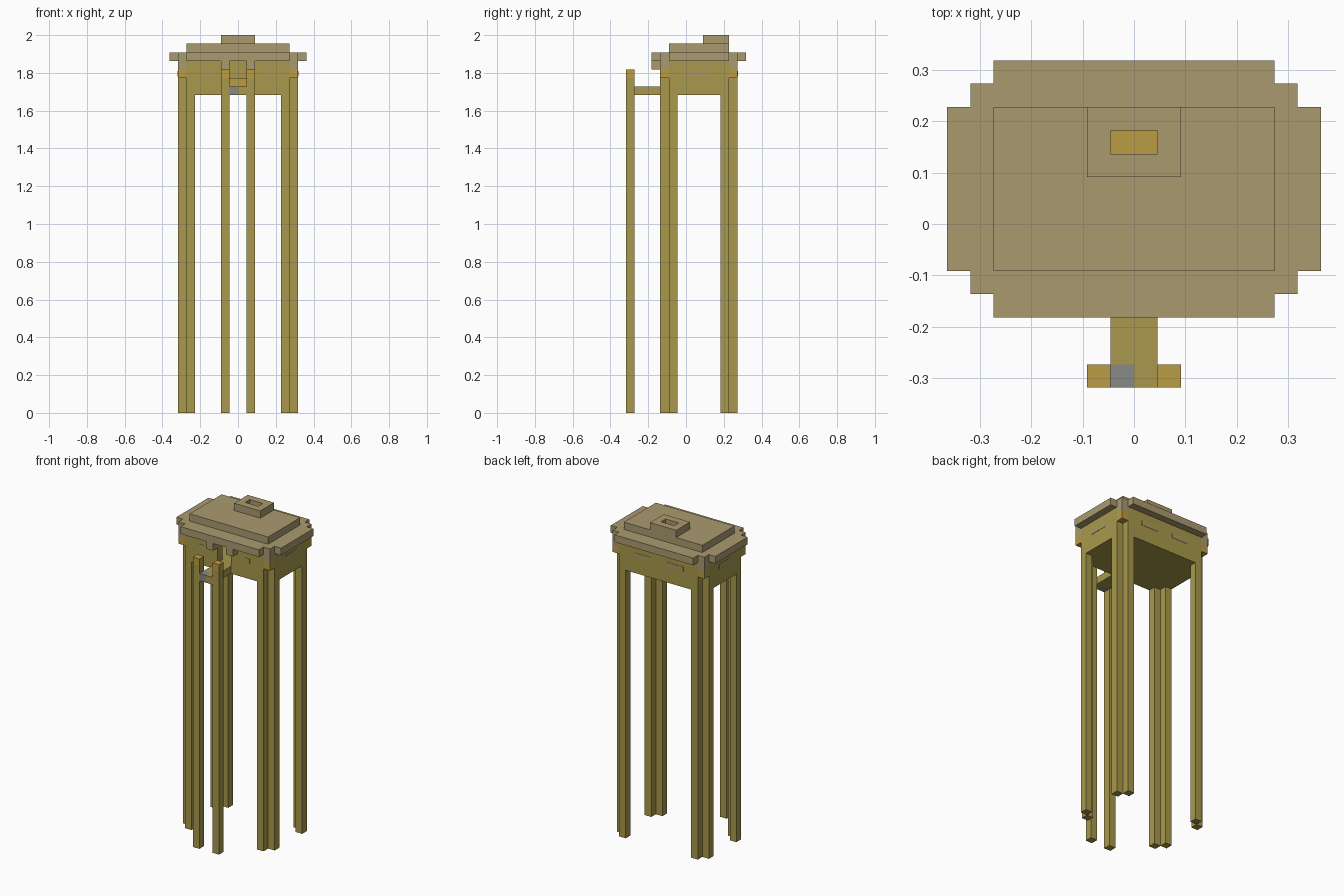
import bpy
import bmesh
from mathutils import Matrix, Vector

if "Cube" in bpy.data.objects:
    bpy.data.objects.remove(bpy.data.objects["Cube"])

U = 2 / 44  # one block


def material(name, rgb):
    m = bpy.data.materials.new(name)
    col = [((c / 255 + 0.055) / 1.055) ** 2.4 for c in rgb] + [1]
    m.diffuse_color = col
    m.use_nodes = True
    m.node_tree.nodes["Principled BSDF"].inputs["Base Color"].default_value = col
    return m


OLIVE = material("olive wood", (168, 153, 76))
TAN = material("tan thatch", (170, 155, 111))
ORANGE = material("orange wood", (187, 156, 67))
GREY = material("grey stone", (136, 136, 134))
PANE = material("window tan", (168, 153, 100))


def build(name, mat, boxes):
    """One object from boxes given as (x0, x1, y0, y1, z0, z1) in blocks."""
    bm = bmesh.new()
    for x0, x1, y0, y1, z0, z1 in boxes:
        centre = Vector((x0 + x1, y0 + y1, z0 + z1)) * U / 2
        size = Vector((x1 - x0, y1 - y0, z1 - z0)) * U
        bmesh.ops.create_cube(bm, size=1, matrix=Matrix.Translation(centre) @ Matrix.Diagonal(size.to_4d()))
    me = bpy.data.meshes.new(name)
    bm.to_mesh(me)
    bm.free()
    me.materials.append(mat)
    ob = bpy.data.objects.new(name, me)
    bpy.context.collection.objects.link(ob)
    return ob


def mirror(boxes):
    """Boxes plus their copies across x = 0."""
    return boxes + [(-b[1], -b[0], *b[2:]) for b in boxes]


def ring(w, y0, y1, z0, z1):
    """Slab of half width w, pierced by the chimney flue."""
    return mirror([(1, w, y0, y1, z0, z1)]) + [(-1, 1, y0, 3, z0, z1), (-1, 1, 4, y1, z0, z1)]


# Stilts, in diagonal pairs at each corner
build("corner_stilts", OLIVE, mirror([
    (6, 7, -2, -1, 0, 37), (5, 6, -3, -2, 0, 37),
    (6, 7, 4, 5, 0, 37), (5, 6, 5, 6, 0, 37)]))

# Hut walls with an open doorway, and floor
build("side_walls", OLIVE, mirror([(6, 7, -2, 5, 37, 41)]))
build("front_wall", OLIVE, mirror([(1, 6, -3, -2, 37, 41)]))
build("back_wall", OLIVE, [(-6, 6, 5, 6, 37, 41)])
build("floor", OLIVE, [(-6, 6, -2, 5, 37, 38), (-1, 1, -3, -2, 37, 38)])
build("hearth", ORANGE, [(-1, 1, 3, 4, 38, 39)])

# Corner blocks above the stilts
corners = ((-3, -2), (5, 6))
build("corner_blocks", ORANGE, mirror([(6, 7, *y, 39, 40) for y in corners]))
build("corner_caps", TAN, mirror([(6, 7, *y, 40, 41) for y in corners]))

# Windows as thin plates
t = 0.04
build("side_windows", PANE, mirror([(7, 7 + t, 0.2, 2.8, 39.2, 39.8)]))
build("back_windows", PANE, mirror([(1.2, 3.8, 6, 6 + t, 39.2, 39.8)]))
build("front_windows", PANE, mirror([(3.1, 3.9, -3 - t, -3, 39.2, 39.8)]))

# Stepped roof and chimney
build("roof_eaves", TAN, ring(6, -4, 7, 41, 42) + mirror([
    (6, 7, -3, 6, 41, 42), (7, 8, -2, 5, 41, 42)]))
build("roof_top", TAN, ring(6, -2, 5, 42, 43))
build("chimney", TAN, ring(2, 2, 5, 43, 44))
build("door_brackets", TAN, mirror([(1, 2, -4, -3, 40, 41)]))

# Porch with its posts and landing stone
build("porch_posts", OLIVE, mirror([(1, 2, -7, -6, 0, 39)]))
build("porch_post_caps", ORANGE, mirror([(1, 2, -7, -6, 39, 40)]))
build("porch_deck", OLIVE, [(-1, 1, -6, -3, 37, 38), (0, 1, -7, -6, 37, 38)])
build("landing_stone", GREY, [(-1, 0, -7, -6, 37, 38)])
